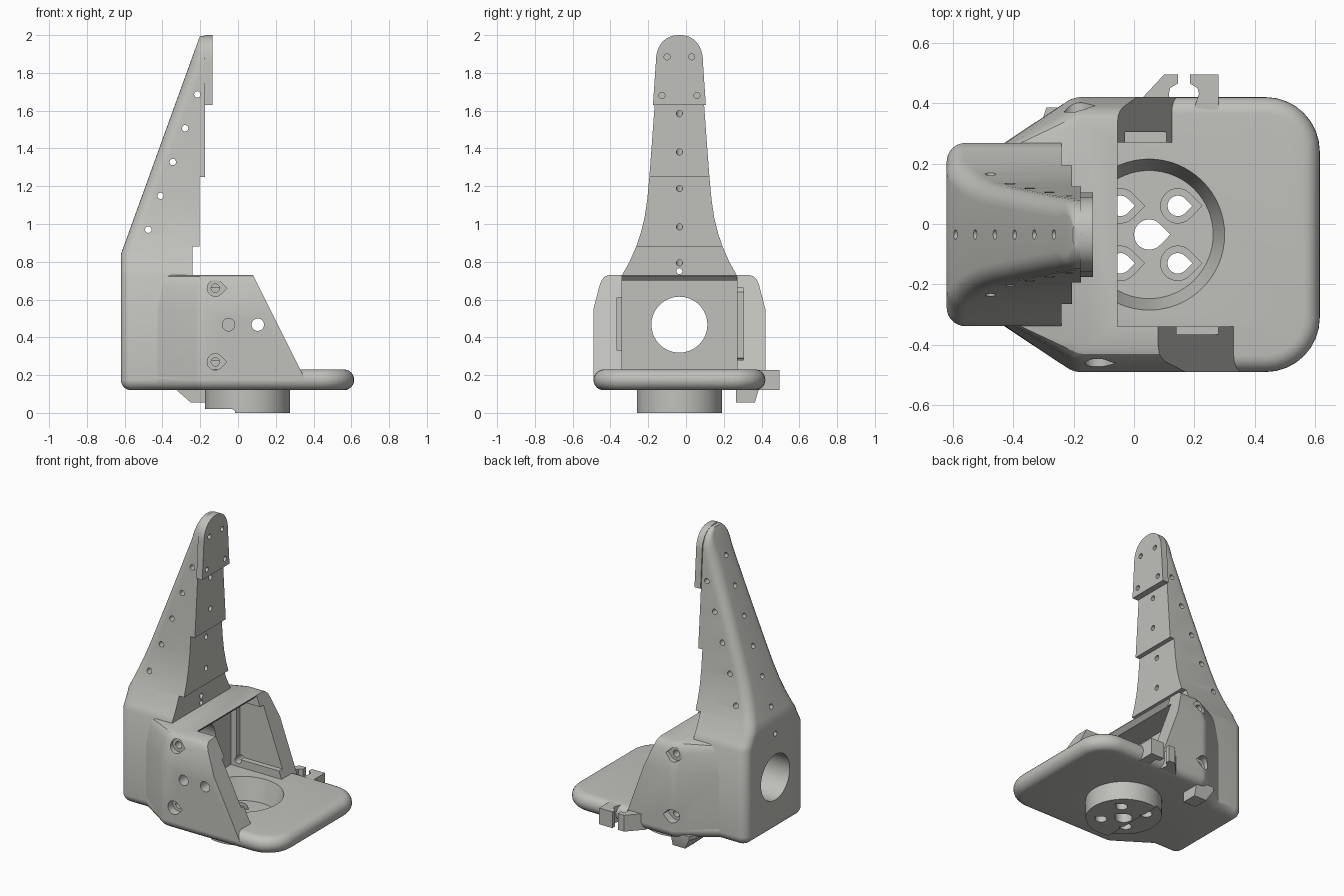
import bpy, bmesh, math
from mathutils import Vector

if "Cube" in bpy.data.objects:
    bpy.data.objects.remove(bpy.data.objects["Cube"])

CY = -0.035          # depth of the mirror plane
grey = bpy.data.materials.new("warm_grey")
grey.diffuse_color = (0.53, 0.53, 0.50, 1)
grey.use_nodes = True
grey.node_tree.nodes["Principled BSDF"].inputs["Base Color"].default_value = grey.diffuse_color


def make(name, bm):
    bmesh.ops.remove_doubles(bm, verts=bm.verts, dist=1e-5)
    bmesh.ops.recalc_face_normals(bm, faces=bm.faces)
    me = bpy.data.meshes.new(name)
    bm.to_mesh(me)
    bm.free()
    me.materials.append(grey)
    ob = bpy.data.objects.new(name, me)
    bpy.context.collection.objects.link(ob)
    return ob


def loft(name, rings):
    """Skin equal-length closed rings of 3D points and cap both ends."""
    bm = bmesh.new()
    vs = [[bm.verts.new(p) for p in r] for r in rings]
    n = len(vs[0])
    for a, b in zip(vs, vs[1:]):
        for i in range(n):
            j = (i + 1) % n
            bm.faces.new((a[i], a[j], b[j], b[i]))
    bm.faces.new(vs[0])
    bm.faces.new(vs[-1])
    return make(name, bm)


def prism(name, pts, axis, a, b):
    """Extrude a 2D outline along an axis; depth is relative to the mirror plane."""
    f = {'x': lambda u, v, w: (w, u + CY, v),
         'y': lambda u, v, w: (u, w + CY, v),
         'z': lambda u, v, w: (u, v + CY, w)}[axis]
    return loft(name, [[f(u, v, w) for u, v in pts] for w in (a, b)])


def rod(name, p, q, r1, r2=None, seg=32):
    p, q = Vector(p), Vector(q)
    d = q - p
    bm = bmesh.new()
    bmesh.ops.create_cone(bm, cap_ends=True, segments=seg, radius1=r1,
                          radius2=r2 or r1, depth=d.length)
    bm.transform(d.to_track_quat('Z', 'Y').to_matrix().to_4x4())
    bmesh.ops.translate(bm, vec=(p + q) / 2, verts=bm.verts)
    return make(name, bm)


def cut(cutter, *targets):
    for t in targets:
        m = t.modifiers.new("cut", 'BOOLEAN')
        m.operation, m.solver, m.object = 'DIFFERENCE', 'EXACT', cutter
        bpy.context.view_layer.objects.active = t
        bpy.ops.object.modifier_apply(modifier=m.name)
    bpy.data.objects.remove(cutter)


def rounded(pts, seg=8):
    """Round the corners of an outline given as (x, y, radius)."""
    out = []
    for i, (x, y, r) in enumerate(pts):
        p = Vector((x, y))
        if not r:
            out.append(p)
            continue
        a = (Vector(pts[i - 1][:2]) - p).normalized()
        b = (Vector(pts[(i + 1) % len(pts)][:2]) - p).normalized()
        half = a.angle(b) / 2
        c = p + (a + b).normalized() * r / math.sin(half)
        s, e = p + a * r / math.tan(half) - c, p + b * r / math.tan(half) - c
        for k in range(seg + 1):
            t = k / seg
            w = s.angle(e)
            out.append(c + (s * math.sin((1 - t) * w) + e * math.sin(t * w)) / math.sin(w))
    return out


def inset(pts, d):
    """Offset a counter-clockwise outline inwards."""
    out = []
    for i, p in enumerate(pts):
        a, b = (p - pts[i - 1]).normalized(), (pts[(i + 1) % len(pts)] - p).normalized()
        na, nb = Vector((-a.y, a.x)), Vector((-b.y, b.x))
        m = (na + nb).normalized()
        out.append(p + m * d / max(m.dot(na), 0.3))
    return out


def teardrop(x, z, r):
    arc = [math.radians(45 + 270 * k / 20) for k in range(21)]
    return [(x + r * math.cos(a), z + r * math.sin(a)) for a in arc] + [(x + r * 1.41, z)]


def lerp(table, z):
    for (z0, a), (z1, b) in zip(table, table[1:]):
        if z <= z1:
            return a + (b - a) * (z - z0) / (z1 - z0)
    return table[-1][1]


# Base plate with bullnose rim
half = [(0.615, 0.455, 0.18), (-0.20, 0.455, 0.09), (-0.43, 0.303, 0), (-0.62, 0.303, 0.062)]
outline = rounded(half + [(x, -y, r) for x, y, r in reversed(half)])
R = 0.055
rings = []
for k in range(13):
    a = math.pi * (k / 12 - 0.5)
    rings.append([(p.x, p.y + CY, 0.175 + R * math.sin(a))
                  for p in inset(outline, R * (1 - math.cos(a)))])
base = loft("base_plate", rings)

# Housing: side walls with chamfered shoulders
rings = []
for z, d in ((0.175, 0), (0.55, 0), (0.68, 0.034), (0.705, 0.045), (0.722, 0.06), (0.73, 0.085)):
    w = 0.455 - d
    side = [(0.4, w, 0), (-0.20 + d * 0.3, w, 0.09), (-0.43 + d * 0.8, 0.30, 0)]
    ring = rounded(side + [(x, -y, r) for x, y, r in reversed(side)])
    rings.append([(p.x, p.y + CY, z) for p in ring])
housing = loft("housing", rings)

# Back block and tapering tower with stepped front
WIDTH = [(0.175, 0.303), (0.73, 0.303), (0.80, 0.264), (0.88, 0.229), (0.95, 0.205), (1.03, 0.185),
         (1.13, 0.17), (1.25, 0.159), (1.45, 0.144), (1.63, 0.131), (1.85, 0.118)]
levels = [(z, -0.24) for z in (0.175, 0.73, 0.765, 0.80, 0.84, 0.88)]
levels += [(z, -0.205) for z in (0.88, 0.95, 1.03, 1.13, 1.25)]
levels += [(z, -0.175) for z in (1.25, 1.45, 1.63, 1.85, 1.90, 1.94, 1.965, 1.985, 1.995)]
rings = []
for z, xf in levels:
    w = lerp(WIDTH, z)
    if z > 1.85:
        w *= (1 - ((z - 1.85) / 0.15) ** 2.3) ** (1 / 2.3)
    xb = -0.62 + 0.362 * max(0, z - 0.84)
    r = min(0.062, 0.8 * (xf - xb), 0.8 * w)
    side = [(xf, w)]
    for k in range(7):
        a = math.pi / 2 * (1 + k / 6)
        side.append((xb + r + r * math.cos(a), w - r + r * math.sin(a)))
    ring = side + [(x, -y) for x, y in reversed(side)]
    rings.append([(x, y + CY, z) for x, y in ring])
tower = loft("tower", rings)

# Rounded cap plate at the tip
side = [(0.14, 1.63), (0.125, 1.85)]
for k in range(1, 13):
    a = math.pi / 2 * k / 12
    side.append((0.125 * math.cos(a) ** 0.87, 1.85 + 0.15 * math.sin(a) ** 0.87))
cap = prism("tip_plate", side[:-1] + [(0, 2.0)] + [(-y, z) for y, z in reversed(side[:-1])],
            'x', -0.178, -0.135)
for y, z in ((0.065, 1.885), (0.0925, 1.68)):
    for s in (-1, 1):
        cut(rod("bore", (-0.16, CY + s * y, z), (0, CY + s * y, z), 0.016), cap)

# Open cavity, sloped wall ends and shallow wall pockets
cut(prism("cavity", [(-0.24, 0.1), (1, 0.1), (1, 1), (-0.055, 1), (-0.055, 0.725), (-0.08, 0.70),
                     (-0.24, 0.70)], 'y', -0.305, 0.305), housing)
for s, x0, slope, z0, z1, depth in ((-1, 0.33, 0.5, 0.33, 0.61, 0.33), (1, 0.125, 0.36, 0.28, 0.66, 0.34)):
    cut(prism("slope", [(x0 - slope * (z - 0.23), z) for z in (0.1, 0.83)] + [(1, 0.83), (1, 0.1)],
              'y', s * 0.3, s * 1), housing)
    cut(prism("pocket", [(-0.2, z0), (1, z0), (1, z1), (-0.2, z1)], 'y', s * 0.2, s * depth), housing)

# Screw holes and recesses in the side walls
for s, x in ((-1, -0.12), (1, -0.19)):
    for z in (0.27, 0.66):
        cut(prism("recess", teardrop(x, z, 0.043), 'y', s * 0.405, s * 0.6), housing)
        cut(rod("bore", (x, CY + s * 0.2, z), (x, CY + s * 0.6, z), 0.022), housing)
for x in (-0.05, 0.105):
    cut(rod("bore", (x, -0.7, 0.467), (x, -0.2, 0.467), 0.033), housing)

# Large opening through the back block
cut(rod("opening", (-0.8, CY, 0.467), (-0.1, CY, 0.467), 0.148, seg=64), housing, tower)

# Small tower bores: across, and square to the sloping back
for k in range(5):
    x, z = -0.475 + 0.065 * k, 0.97 + 0.179 * k
    cut(rod("bore", (x, -0.6, z), (x, 0.6, z), 0.017, seg=20), tower)
for k in range(6):
    x, z = -0.59 + 0.065 * k, 0.92 + 0.18 * k
    reach = 0.6 if k < 5 else 0.06
    cut(rod("bore", (x - 0.094, CY, z + 0.034), (x + 0.94 * reach, CY, z - 0.34 * reach), 0.016, seg=20),
        tower)
cut(rod("bore", (-0.8, CY, 0.75), (0, CY, 0.75), 0.016, seg=20), tower)

# Mounting disk below the plate, with a conical well
disk = rod("mounting_disk", (0.05, CY, 0), (0.05, CY, 0.14), 0.225, seg=64)
cut(prism("step", [(-0.3, -0.1), (-0.015, -0.1), (-0.015, 0.01), (-0.03, 0.02), (-0.3, 0.02)],
          'y', -0.4, 0.4), disk)
cut(rod("well", (0.05, CY, 0.09), (0.05, CY, 0.25), 0.212, 0.2554, seg=64), base, disk)
cut(prism("centre_hole", teardrop(0.05, 0, 0.05), 'z', -0.1, 0.2), disk)
for sx in (-1, 1):
    for sy in (-1, 1):
        x, y = 0.05 + sx * 0.095, sy * 0.095
        cut(prism("counterbore", teardrop(x, y, 0.057), 'z', 0.06, 0.2), disk)
        cut(prism("hole", teardrop(x, y, 0.034), 'z', -0.1, 0.2), disk)

# Cable clip on the rear edge
prism("clip_left", [(0.01, 0.435), (0.03, 0.455), (0.10, 0.53), (0.145, 0.53), (0.145, 0.50),
                    (0.12, 0.485), (0.115, 0.465), (0.125, 0.42), (0.01, 0.42)], 'z', 0.122, 0.228)
prism("clip_right", [(0.185, 0.53), (0.28, 0.53), (0.28, 0.41), (0.20, 0.42), (0.215, 0.465),
                     (0.21, 0.485), (0.185, 0.50)], 'z', 0.122, 0.228)

# Wedge foot under the rear edge
y0, y1 = CY + 0.30, CY + 0.42
loft("wedge_foot", [[(-0.25, y0, 0.055), (-0.16, y0, 0.055), (-0.16, y1 - 0.02, 0.055), (-0.25, y1 - 0.02, 0.055)],
                    [(-0.33, y0, 0.125), (-0.16, y0, 0.125), (-0.16, y1, 0.125), (-0.29, y1, 0.125)],
                    [(-0.33, y0, 0.15), (-0.16, y0, 0.15), (-0.16, y1, 0.15), (-0.29, y1, 0.15)]])

bpy.ops.object.select_all(action='SELECT')
bpy.ops.object.shade_smooth_by_angle(angle=math.radians(30))
